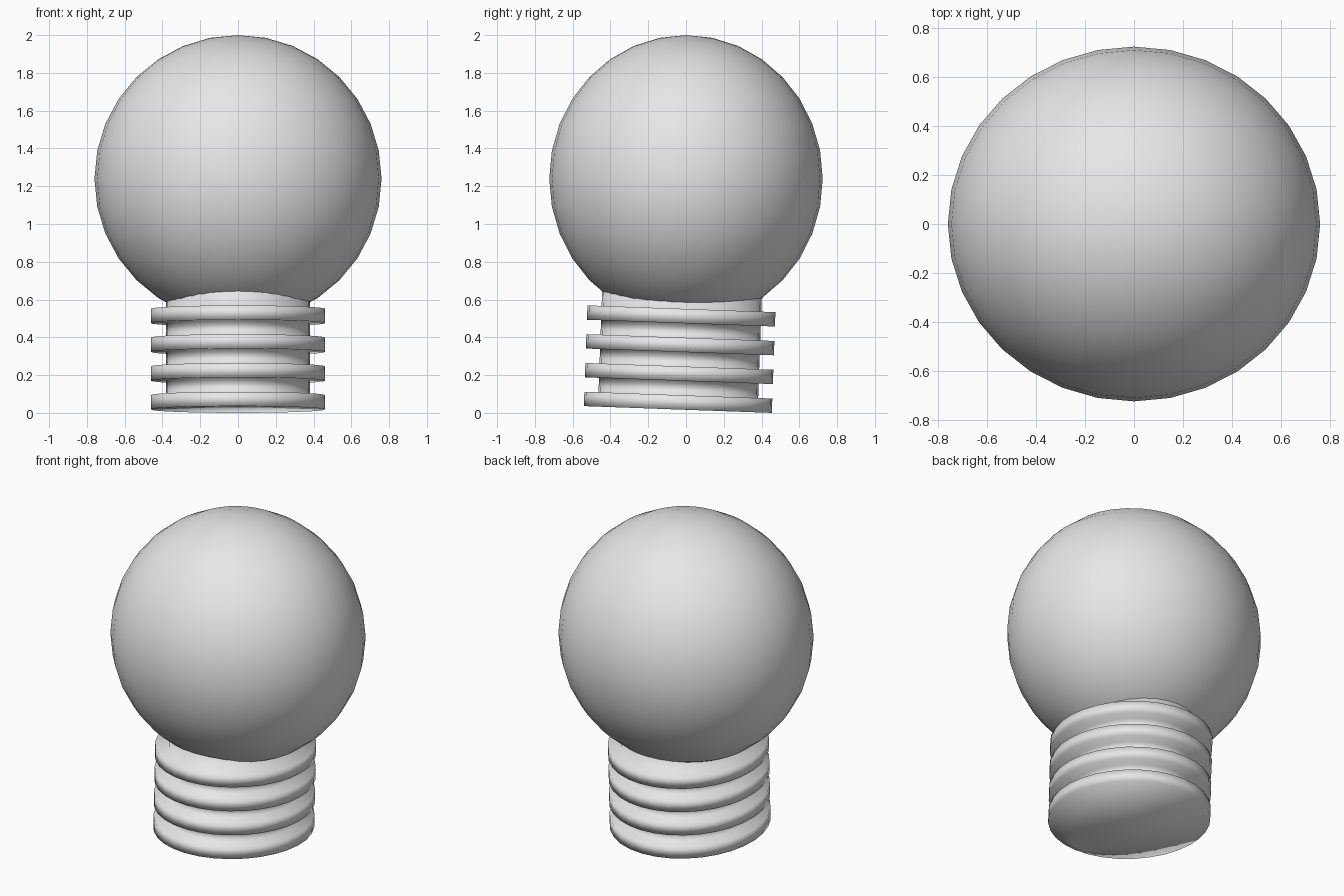
import bpy, bmesh, math

if "Cube" in bpy.data.objects:
    bpy.data.objects.remove(bpy.data.objects["Cube"])

grey = bpy.data.materials.new("light_grey")
grey.diffuse_color = (0.8, 0.8, 0.8, 1)
grey.use_nodes = True
grey.node_tree.nodes["Principled BSDF"].inputs["Base Color"].default_value = grey.diffuse_color
SEGS = 32


def finish(bm, name, smooth=True):
    bmesh.ops.recalc_face_normals(bm, faces=bm.faces)
    mesh = bpy.data.meshes.new(name)
    bm.to_mesh(mesh)
    bm.free()
    mesh.materials.append(grey)
    obj = bpy.data.objects.new(name, mesh)
    bpy.context.collection.objects.link(obj)
    return obj


# Glass globe, slightly narrower from front to back
bm = bmesh.new()
bmesh.ops.create_uvsphere(bm, u_segments=SEGS, v_segments=16, radius=1)
for f in bm.faces:
    f.smooth = True
globe = finish(bm, "globe")
globe.scale = (0.76, 0.724, 0.76)
globe.location = (0, 0, 1.24)

# Screw base: oval lathe of four square ridges, leaning slightly
OUT, INN = (0.46, 0.498), (0.38, 0.423)
BOTTOM, PITCH, RIDGE = 0.018, 0.1525, 0.076
loops = [(0.065, 0.065, -0.405, BOTTOM)]          # off-centre contact on the underside
for i in range(4):
    z = BOTTOM + i * PITCH
    if i:
        loops.append((*INN, 0, z))
    loops.append((*OUT, 0, z))
    loops.append((*OUT, 0, z + RIDGE))
    loops.append((*INN, 0, z + RIDGE))
loops.append((*INN, 0, 0.74))                     # neck running up inside the globe

bm = bmesh.new()
rings = []
for rx, ry, cy, z in loops:
    rings.append([bm.verts.new((rx * math.cos(2 * math.pi * k / SEGS),
                                cy + ry * math.sin(2 * math.pi * k / SEGS), z))
                  for k in range(SEGS)])
for a, b in zip(rings, rings[1:]):
    for k in range(SEGS):
        n = (k + 1) % SEGS
        bm.faces.new((a[k], a[n], b[n], b[k])).smooth = True
bm.faces.new(rings[0])
bm.faces.new(rings[-1])
base = finish(bm, "screw_base")
base.rotation_euler = (-0.036, 0, 0)
base.location = (0, -0.044, 0)
